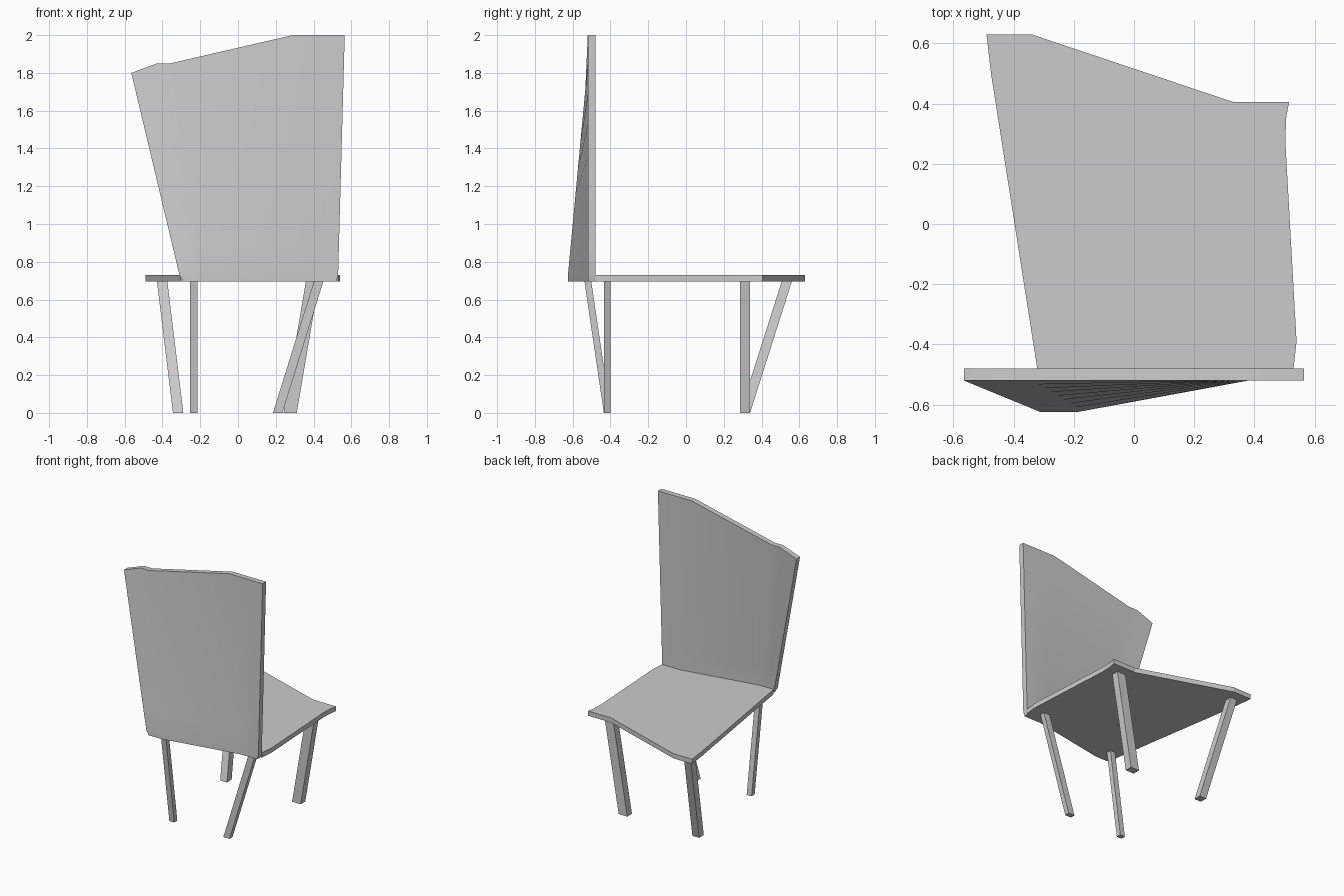
import bpy, bmesh
from mathutils import Vector

if "Cube" in bpy.data.objects:
    bpy.data.objects.remove(bpy.data.objects["Cube"])


def loft(name, rings, smooth=False):
    """Closed solid through a list of rings with equal point counts."""
    bm = bmesh.new()
    loops = [[bm.verts.new(p) for p in ring] for ring in rings]
    n = len(rings[0])
    for a, b in zip(loops, loops[1:]):
        for i in range(n):
            j = (i + 1) % n
            bm.faces.new((a[i], a[j], b[j], b[i]))
    bm.faces.new(loops[0][::-1])
    bm.faces.new(loops[-1])
    bmesh.ops.recalc_face_normals(bm, faces=bm.faces[:])
    if smooth:
        caps = [f for f in bm.faces if len(f.verts) > 4]
        bmesh.ops.triangulate(bm, faces=caps)
    mesh = bpy.data.meshes.new(name)
    bm.to_mesh(mesh)
    bm.free()
    obj = bpy.data.objects.new(name, mesh)
    bpy.context.collection.objects.link(obj)
    if smooth:
        bpy.context.view_layer.objects.active = obj
        obj.select_set(True)
        bpy.ops.object.shade_smooth_by_angle(angle=0.5)
        obj.select_set(False)
    return obj


Z0, Z1, T = 0.695, 0.73, 0.04

# Backrest: bent foot line blending up into a straight slanted top
under = [(-0.29, -0.625), (-0.24, -0.625), (-0.19, -0.625), (0.38, -0.52), (0.52, -0.52)]
foot = [(-0.31, -0.625), (-0.25, -0.625), (-0.19, -0.625), (0.38, -0.52), (0.53, -0.52)]
top = [(-0.565, 1.80), (-0.43, 1.85), (-0.36, 1.85), (0.29, 2.0), (0.565, 2.0)]


def slab_ring(points):
    return points + [p + Vector((0, T, 0)) for p in reversed(points)]


rings = [slab_ring([Vector((x, y, Z0)) for x, y in under])]
ROWS = 8
for r in range(ROWS + 1):
    rings.append(slab_ring([
        Vector((x, y, Z1)).lerp(Vector((tx, -0.52, tz)), r / ROWS)
        for (x, y), (tx, tz) in zip(foot, top)]))
loft("backrest", rings, smooth=True)

# Seat: flat slab meeting the inner face of the backrest
outline = [(-0.305, -0.585), (-0.19, -0.585), (0.38, -0.48), (0.53, -0.48),
           (0.54, -0.39), (0.503, 0.27), (0.505, 0.35), (0.515, 0.405),
           (0.33, 0.405), (-0.34, 0.63), (-0.49, 0.63), (-0.475, 0.5)]
loft("seat", [[(x, y, z) for x, y in outline] for z in (Z0, Z1)])

# Legs: leaning square posts (top centre, foot centre, width, depth)
legs = {
    "front_left_leg": ((-0.235, -0.52), (-0.235, -0.417), 0.04, 0.036),
    "front_right_leg": ((0.428, -0.417), (0.21, -0.417), 0.05, 0.036),
    "back_left_leg": ((-0.402, 0.535), (-0.317, 0.312), 0.055, 0.054),
    "back_right_leg": ((0.395, 0.312), (0.276, 0.312), 0.07, 0.054),
}
for name, (head, base, w, d) in legs.items():
    loft(name, [[(cx + sx * w / 2, cy + sy * d / 2, z)
                 for sx, sy in ((-1, -1), (1, -1), (1, 1), (-1, 1))]
                for (cx, cy), z in ((base, 0), (head, Z0 + 0.005))])
